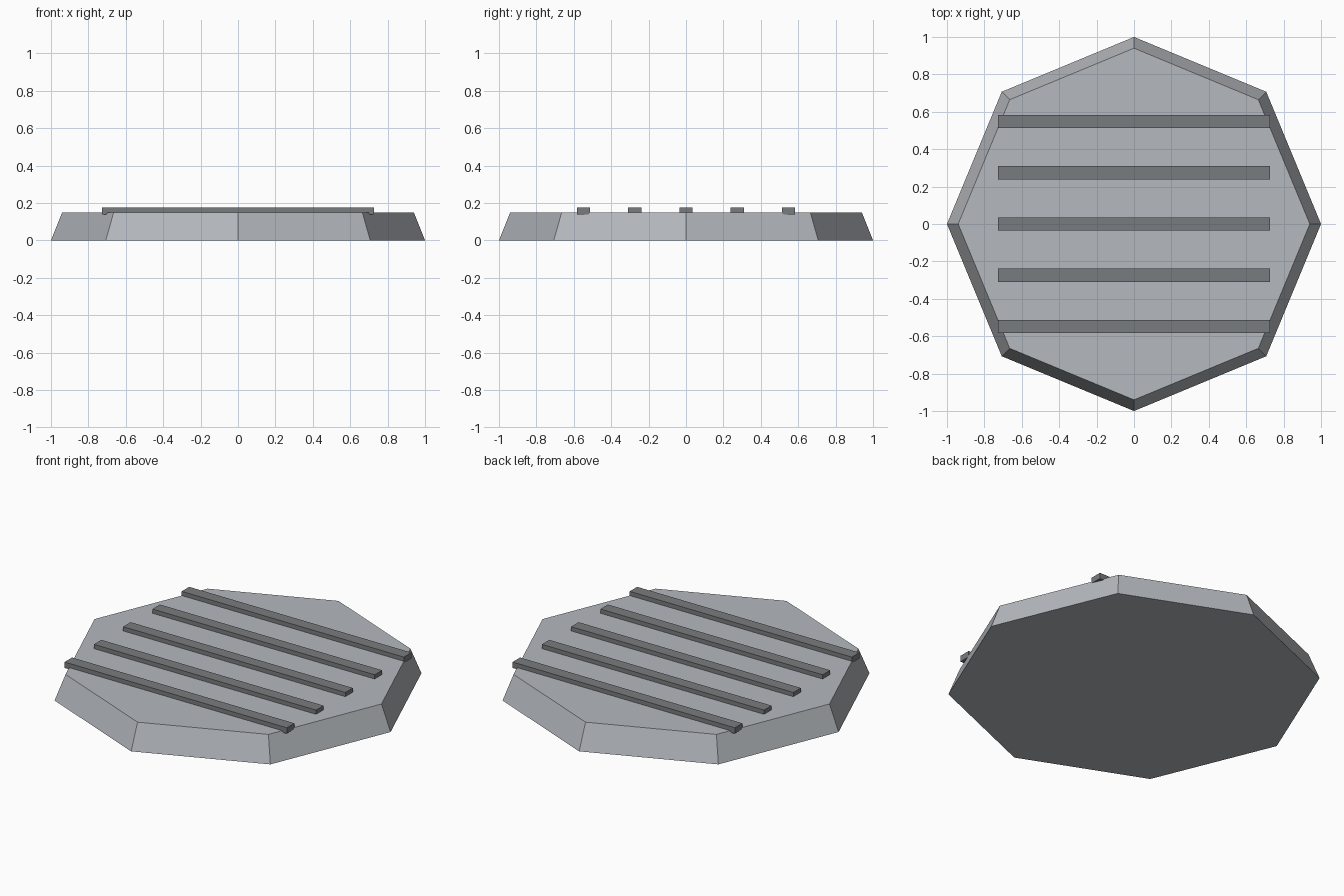
import bpy

if "Cube" in bpy.data.objects:
    bpy.data.objects.remove(bpy.data.objects["Cube"])


def material(name, colour):
    mat = bpy.data.materials.new(name)
    mat.diffuse_color = (*colour, 1)
    mat.use_nodes = True
    mat.node_tree.nodes["Principled BSDF"].inputs["Base Color"].default_value = mat.diffuse_color
    return mat


base_mat = material("base_grey", (0.46, 0.48, 0.51))
slat_mat = material("slat_dark_grey", (0.19, 0.20, 0.21))

# Tapered octagonal base
BASE_H = 0.15
bpy.ops.mesh.primitive_cone_add(vertices=8, radius1=1.0, radius2=0.94,
                                depth=BASE_H, location=(0, 0, BASE_H / 2))
base = bpy.context.object
base.name = "octagonal_base"
base.data.materials.append(base_mat)


def slat(name, y):
    bpy.ops.mesh.primitive_cube_add(size=1, location=(0, y, 0.1575))
    ob = bpy.context.object
    ob.name = name
    ob.scale = (1.456, 0.07, 0.035)
    bpy.ops.object.transform_apply(location=False, rotation=False, scale=True)
    ob.data.materials.append(slat_mat)


# Five parallel slats, slightly sunk into the top
for i in range(5):
    slat(f"grate_slat_{i + 1}", (i - 2) * 0.274)
